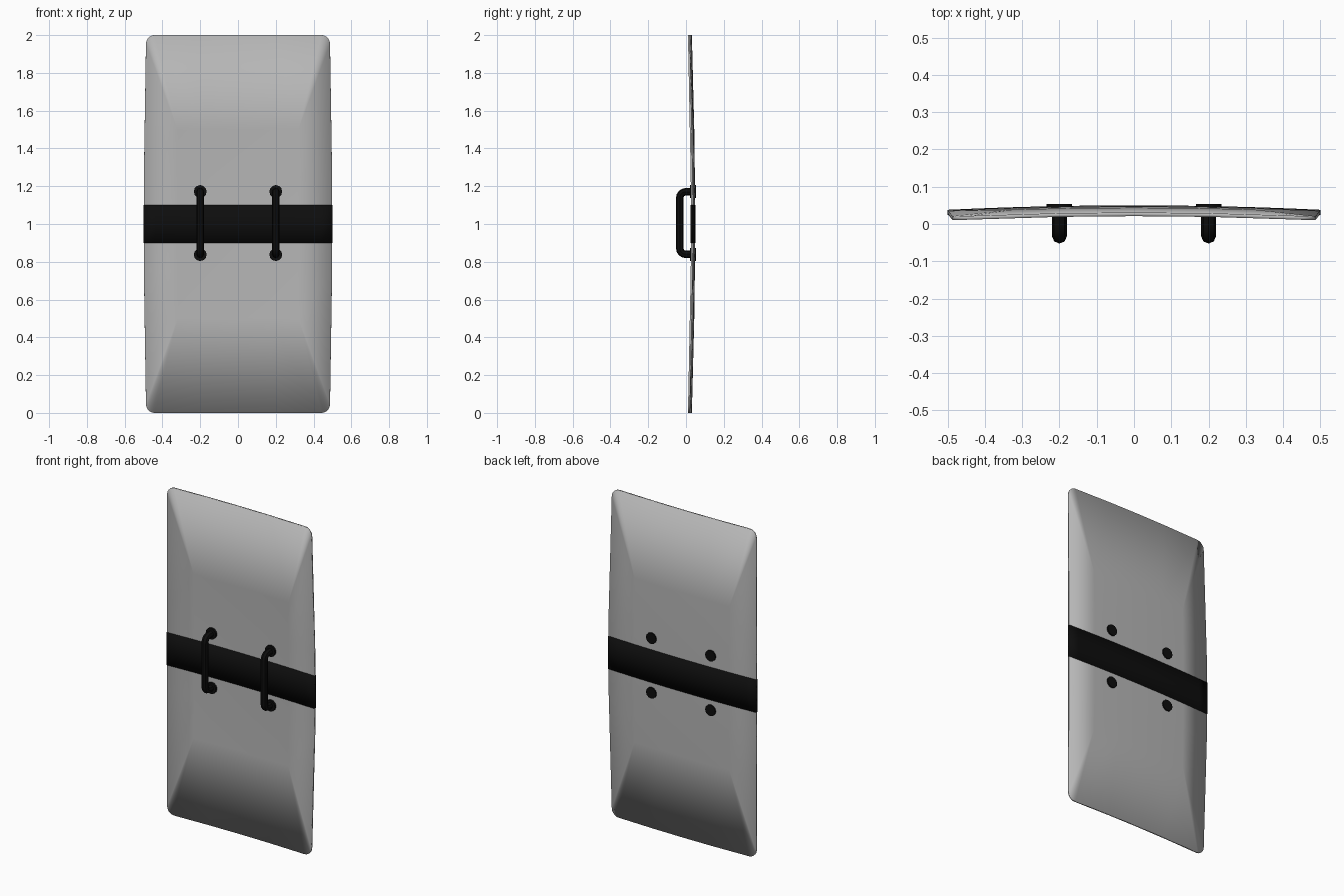
import bpy, bmesh, math

if "Cube" in bpy.data.objects:
    bpy.data.objects.remove(bpy.data.objects["Cube"])


def material(name, v):
    m = bpy.data.materials.new(name)
    m.diffuse_color = (v, v, v, 1)
    m.use_nodes = True
    m.node_tree.nodes["Principled BSDF"].inputs["Base Color"].default_value = m.diffuse_color
    return m


black = material("black_rubber", 0.004)
grey = material("grey_plate", 0.47)


def surf_y(x, z):
    # shallow double curvature, bulging toward +y
    return 0.043 - 0.012 * (x / 0.5) ** 2 - 0.017 * (z - 1) ** 2


def half_width(z):
    # slightly barrelled sides
    return 0.499 - 0.013 * (z - 1) ** 2


def smooth(ob, angle=40):
    bpy.ops.object.select_all(action='DESELECT')
    ob.select_set(True)
    bpy.context.view_layer.objects.active = ob
    if angle:
        bpy.ops.object.shade_smooth_by_angle(angle=math.radians(angle))
    else:
        bpy.ops.object.shade_smooth()


def add_grid(bm, xs, zs):
    g = [[bm.verts.new((x, surf_y(x, z), z)) for x in xs] for z in zs]
    for a, b in zip(g, g[1:]):
        for i in range(len(xs) - 1):
            bm.faces.new((a[i], a[i + 1], b[i + 1], b[i]))
    return g


def finish_sheet(bm, name, thickness, mat, angle):
    me = bpy.data.meshes.new(name)
    bm.to_mesh(me)
    bm.free()
    me.materials.append(mat)
    ob = bpy.data.objects.new(name, me)
    bpy.context.collection.objects.link(ob)
    sol = ob.modifiers.new("thickness", 'SOLIDIFY')
    sol.thickness = thickness
    sol.offset = 0
    smooth(ob, angle)


# main panel: coarse inner grid joined to a rounded outline, softly shaded over the rim
bm = bmesh.new()
xs = [-0.32, -0.16, 0, 0.16, 0.32]
zs = [0.5, 0.75, 1.0, 1.25, 1.5]
g = add_grid(bm, xs, zs)
inner = g[0][:] + [r[-1] for r in g[1:]] + g[-1][-2::-1] + [r[0] for r in g[-2:0:-1]]
R, STEPS = 0.045, 5
ring = []  # (inner vertex, outer vertex) pairs, counter-clockwise


def outer(v, x, z):
    ring.append((v, bm.verts.new((x, surf_y(x, z), z))))


for v in inner:
    x, z = v.co.x, v.co.z
    side_x, side_z = abs(x) > 0.31, abs(z - 1) > 0.49
    if side_x and side_z:
        sx, sz = math.copysign(1, x), math.copysign(1, z - 1)
        start = math.degrees(math.atan2(sz, sx)) - 45
        for k in range(STEPS + 1):
            a = math.radians(start + 90 * k / STEPS)
            cz = 1 + sz * (1 - R)
            pz = cz + R * math.sin(a)
            outer(v, sx * (half_width(pz) - R) + R * math.cos(a), pz)
    elif side_x:
        outer(v, math.copysign(half_width(z), x), z)
    else:
        outer(v, x * 1.25, 0 if z < 1 else 2)
for (i0, o0), (i1, o1) in zip(ring, ring[1:] + ring[:1]):
    bm.faces.new((i0, o0, o1) if i0 == i1 else (i0, o0, o1, i1))
finish_sheet(bm, "shield_panel", 0.010, grey, 0)

# band wrapped across the middle
bm = bmesh.new()
add_grid(bm, [0.5 * (i / 8 - 1) for i in range(17)], [0.9, 1.0, 1.1])
finish_sheet(bm, "middle_band", 0.014, black, 40)


# grip handle: C-shaped tube with rounded corners
def handle(name, x):
    yf, yb, z0, z1, r = -0.0325, 0.04, 0.84, 1.17, 0.03
    pts = [(yb, z0)]
    for cz, a0 in ((z0 + r, 270), (z1 - r, 180)):
        for k in range(5):
            a = math.radians(a0 - 22.5 * k)
            pts.append((yf + r + r * math.cos(a), cz + r * math.sin(a)))
    pts.append((yb, z1))
    cu = bpy.data.curves.new(name, 'CURVE')
    cu.dimensions = '3D'
    cu.bevel_depth = 0.02
    cu.bevel_resolution = 2
    cu.use_fill_caps = True
    sp = cu.splines.new('POLY')
    sp.points.add(len(pts) - 1)
    for p, (y, z) in zip(sp.points, pts):
        p.co = (x, y, z, 1)
    cu.materials.append(black)
    ob = bpy.data.objects.new(name, cu)
    bpy.context.collection.objects.link(ob)
    bpy.ops.object.select_all(action='DESELECT')
    ob.select_set(True)
    bpy.context.view_layer.objects.active = ob
    bpy.ops.object.convert(target='MESH')
    smooth(bpy.context.object)


for side, x in (("left", -0.2), ("right", 0.2)):
    handle(side + "_handle", x)
    # mounting discs that pass through the panel
    for level, z in (("lower", 0.838), ("upper", 1.172)):
        bpy.ops.mesh.primitive_cylinder_add(vertices=12, radius=0.034, depth=0.031,
                                            location=(x, 0.0375, z),
                                            rotation=(math.pi / 2, 0, 0))
        ob = bpy.context.object
        ob.name = f"{side}_{level}_mount"
        ob.data.materials.append(black)
        smooth(ob)
